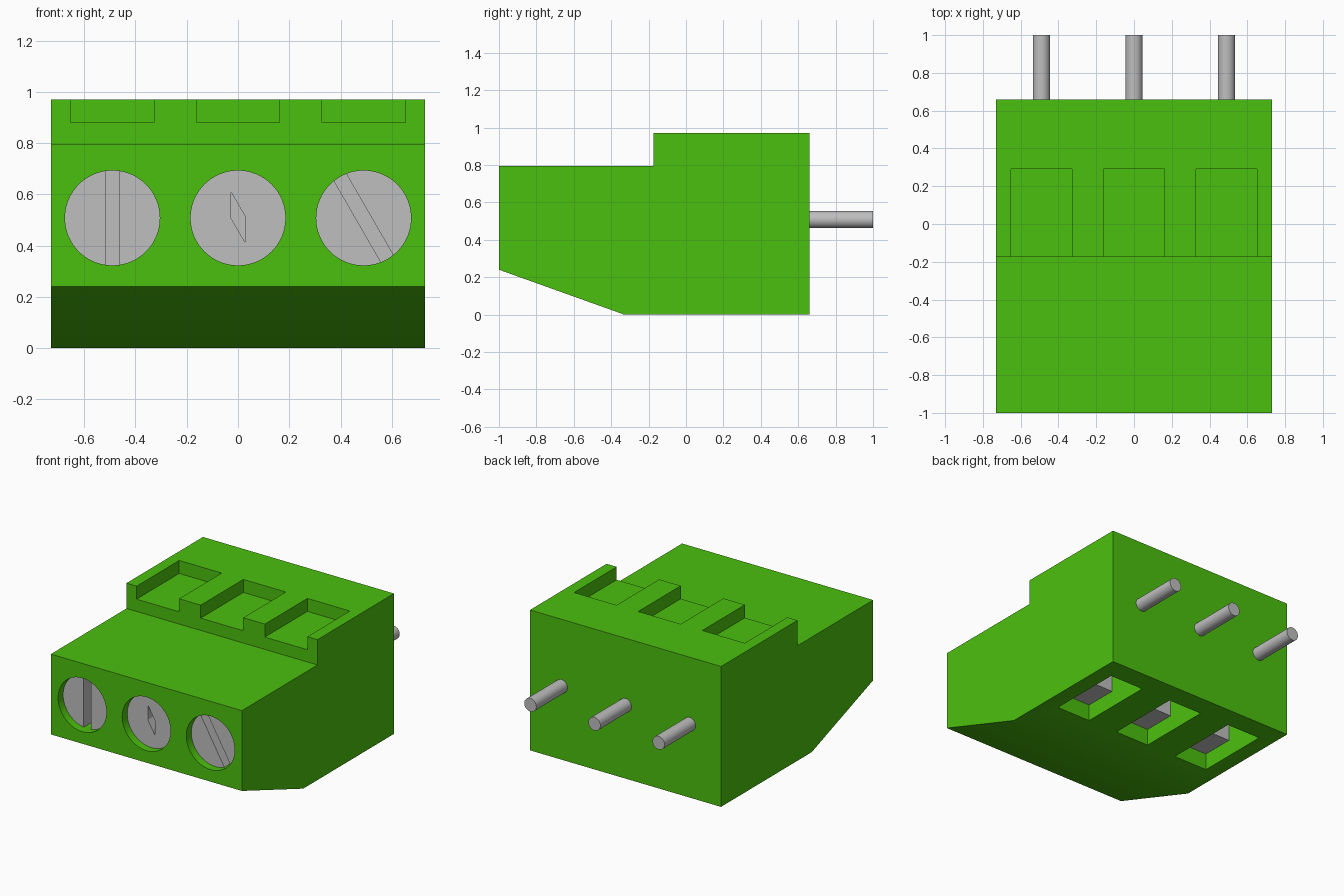
import bpy, bmesh, math
from mathutils import Matrix, Vector

if "Cube" in bpy.data.objects:
    bpy.data.objects.remove(bpy.data.objects["Cube"])


def material(name, rgb):
    m = bpy.data.materials.new(name)
    m.use_nodes = True
    m.diffuse_color = (*rgb, 1)
    bsdf = next(n for n in m.node_tree.nodes if n.type == 'BSDF_PRINCIPLED')
    bsdf.inputs["Base Color"].default_value = (*rgb, 1)
    return m


GREEN = material("green plastic", (0.071, 0.527, 0.0045))
METAL = material("grey metal", (0.52, 0.52, 0.52))


def add_prism(bm, pts, axis, lo, hi):
    """Extrude a profile: (y, z) points along x, or (x, z) points along y."""
    def place(p, t):
        return (t, p[0], p[1]) if axis == 'x' else (p[0], t, p[1])
    a = [bm.verts.new(place(p, lo)) for p in pts]
    b = [bm.verts.new(place(p, hi)) for p in pts]
    bm.faces.new(a)
    bm.faces.new(b[::-1])
    for i in range(len(pts)):
        j = (i + 1) % len(pts)
        bm.faces.new((a[j], a[i], b[i], b[j]))


def add_box(bm, x0, x1, y0, y1, z0, z1):
    add_prism(bm, [(x0, z0), (x1, z0), (x1, z1), (x0, z1)], 'y', y0, y1)


def add_rod(bm, x, z, r, y0, y1, sides):
    mat = Matrix.Translation((x, (y0 + y1) / 2, z)) @ Matrix.Rotation(math.pi / 2, 4, 'X')
    bmesh.ops.create_cone(bm, cap_ends=True, segments=sides, radius1=r, radius2=r,
                          depth=y1 - y0, matrix=mat)


def finish(bm, name, mat):
    bmesh.ops.recalc_face_normals(bm, faces=bm.faces)
    me = bpy.data.meshes.new(name)
    bm.to_mesh(me)
    bm.free()
    me.materials.append(mat)
    ob = bpy.data.objects.new(name, me)
    bpy.context.collection.objects.link(ob)
    return ob


def cut(ob, cutter):
    """Subtract the cutter, bake the result and delete the cutter."""
    cutter.hide_render = True
    mod = ob.modifiers.new("cut", 'BOOLEAN')
    mod.operation, mod.solver, mod.object = 'DIFFERENCE', 'EXACT', cutter
    dg = bpy.context.evaluated_depsgraph_get()
    me = bpy.data.meshes.new_from_object(ob.evaluated_get(dg))
    ob.modifiers.clear()
    ob.data = me
    bpy.data.objects.remove(cutter)


def smooth(ob):
    bpy.ops.object.select_all(action='DESELECT')
    ob.select_set(True)
    bpy.context.view_layer.objects.active = ob
    bpy.ops.object.shade_smooth_by_angle(angle=math.radians(30))


PITCH, AXIS_Z, SCREW_R = 0.49, 0.508, 0.185
HALF_W, FACE_Y = 0.73, -0.945
POLES = (("right", -PITCH), ("middle", 0), ("left", PITCH))

# Housing: stepped side profile across the full width
bm = bmesh.new()
add_prism(bm, [(-1, 0.24), (-0.33, 0), (0.66, 0), (0.66, 0.97),
               (-0.175, 0.97), (-0.175, 0.795), (-1, 0.795)], 'x', -HALF_W, HALF_W)
housing = finish(bm, "housing", GREEN)

# Top notches, screw holes and wire openings, cut per pole
bm = bmesh.new()
for _, x in POLES:
    add_box(bm, x - 0.1625, x + 0.1625, -0.3, 0.29, 0.88, 1.1)
    add_rod(bm, x, AXIS_Z, SCREW_R, -1.1, -0.75, 64)
    add_box(bm, x - 0.13, x + 0.13, -0.02, 0.51, -0.1, 0.45)
cut(housing, finish(bm, "housing_cutter", GREEN))
smooth(housing)


def slot_profile(x, tilt):
    """Straight slot across the screw head, tilted from vertical."""
    rot = Matrix.Rotation(tilt, 2)
    pts = [rot @ Vector(p) for p in ((-0.0275, -0.3), (0.0275, -0.3), (0.0275, 0.3), (-0.0275, 0.3))]
    return [(x + p.x, AXIS_Z + p.y) for p in pts]


SLOTS = {
    "right": slot_profile(-PITCH, 0),
    "middle": [(-0.0275, 0.508), (0.0275, 0.413), (0.0275, 0.515), (-0.0275, 0.61)],
    "left": slot_profile(PITCH, math.radians(30)),
}

for side, x in POLES:
    # Slotted screw head, sunk below the front face
    bm = bmesh.new()
    add_rod(bm, x, AXIS_Z, SCREW_R, FACE_Y, -0.75, 64)
    screw = finish(bm, side + "_screw", METAL)
    bm = bmesh.new()
    add_prism(bm, SLOTS[side], 'y', -1.1, FACE_Y + 0.1)
    cut(screw, finish(bm, "slot_cutter", METAL))
    smooth(screw)

    # Clamp block inside the wire opening
    bm = bmesh.new()
    add_box(bm, x - 0.135, x + 0.135, -0.03, 0.21, 0.115, 0.46)
    finish(bm, side + "_clamp", METAL)

    # Round contact pin at the back
    bm = bmesh.new()
    add_rod(bm, x, AXIS_Z, 0.046, 0.6, 1.0, 32)
    smooth(finish(bm, side + "_pin", METAL))
